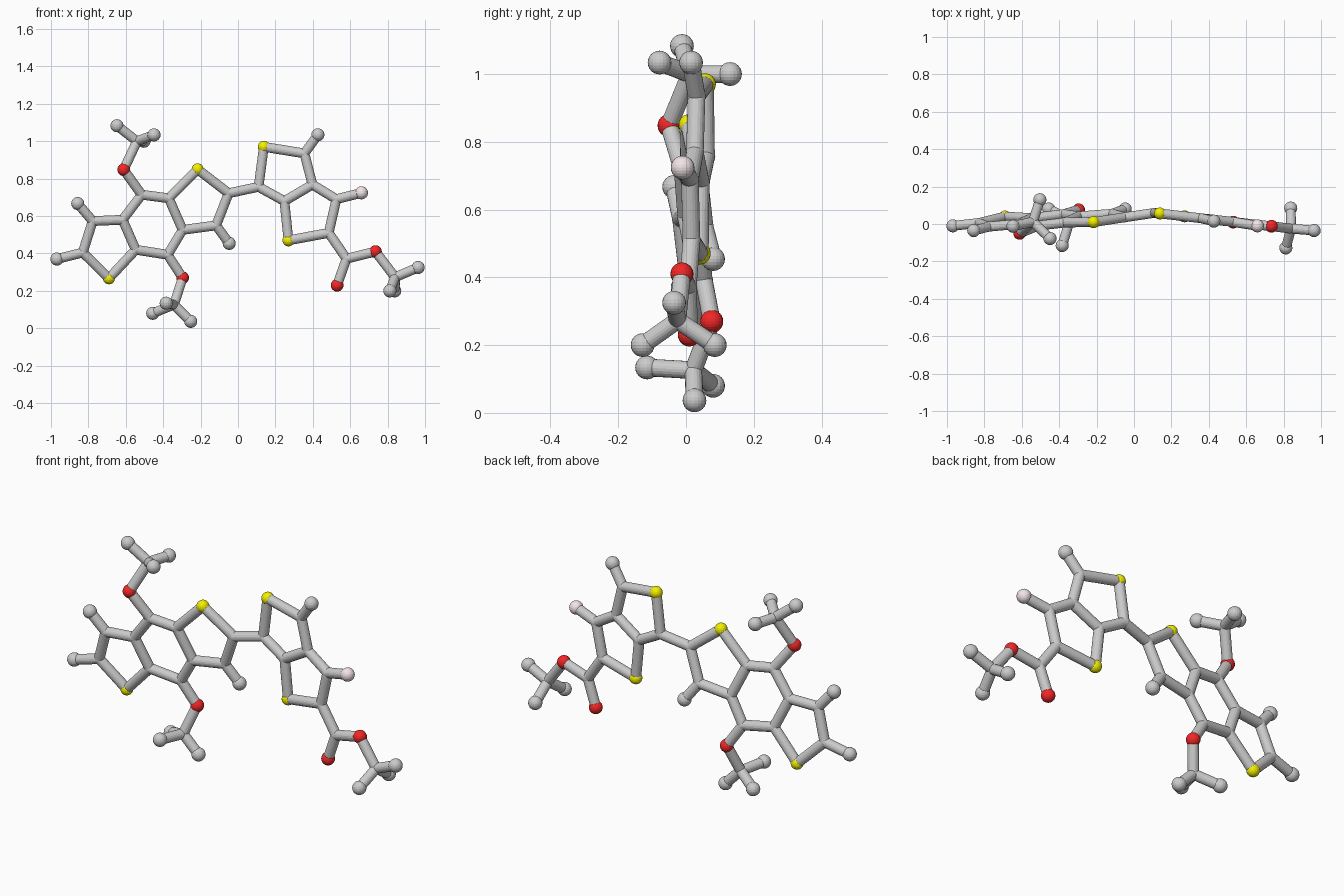
import bpy, bmesh
from mathutils import Vector, Matrix

if "Cube" in bpy.data.objects:
    bpy.data.objects.remove(bpy.data.objects["Cube"])

BOND_R, JOINT_R, HETERO_R, END_R = 0.026, 0.027, 0.032, 0.035


def left(x, z):   # plane of the left fused three-ring system
    return Vector((x, 0.04 + 0.1 * (x + 0.69) - 0.15 * (z - 0.267), z))


def right(x, z):  # plane of the right fused two-ring system
    return Vector((x, 0.072 - 0.115 * x, z))


def free(x, y, z):
    return Vector((x, y, z))


# atoms: name -> position (first letter gives the element)
A = {
    # left five-ring
    'S1': left(-0.69, 0.267), 'Ca': left(-0.83, 0.405), 'Cb': left(-0.777, 0.573),
    'Cc': left(-0.617, 0.58), 'Cd': left(-0.547, 0.42),
    'M1': free(-0.968, -0.01, 0.37), 'M2': free(-0.857, -0.035, 0.667),
    # middle six-ring
    'Ce': left(-0.515, 0.714), 'Cf': left(-0.37, 0.695), 'Cg': left(-0.296, 0.526),
    'Ch': left(-0.376, 0.393),
    # bridge five-ring
    'S2': free(-0.216, 0.01, 0.85), 'Ci': left(-0.05, 0.722), 'Cj': left(-0.117, 0.55),
    'M3': free(-0.047, 0.08, 0.454),
    # upper branch
    'O1': free(-0.611, -0.05, 0.848), 'Ck': free(-0.54, 0.012, 1.0),
    'M4': free(-0.647, -0.012, 1.083), 'M5': free(-0.449, -0.078, 1.034),
    'M6': free(-0.503, 0.13, 1.0),
    # lower branch
    'O2': free(-0.296, 0.076, 0.27), 'Cl': free(-0.342, 0.022, 0.126),
    'M7': free(-0.456, 0.08, 0.08), 'M8': free(-0.253, 0.025, 0.037),
    'M9': free(-0.384, -0.115, 0.134),
    # right fused rings
    'Cm': right(0.11, 0.756), 'S3': right(0.138, 0.97), 'Cn': right(0.355, 0.935),
    'Co': right(0.398, 0.768), 'Cp': right(0.248, 0.68), 'S4': right(0.27, 0.47),
    'Cq': right(0.485, 0.51), 'Cr': right(0.526, 0.69),
    'M10': free(0.427, 0.015, 1.034), 'F1': free(0.66, -0.01, 0.724),
    # right tail
    'Cs': right(0.58, 0.372), 'O3': free(0.53, 0.01, 0.23), 'O4': free(0.735, -0.012, 0.41),
    'Ct': free(0.84, -0.025, 0.273), 'M11': free(0.963, -0.035, 0.325),
    'M12': free(0.812, -0.128, 0.2), 'M13': free(0.838, 0.085, 0.2),
}

# bonds as chains of atoms
CHAINS = """S1 Ca Cb Cc Cd S1|Ca M1|Cb M2|Cc Ce Cf Cg Ch Cd|Cf S2 Ci Cj Cg|Cj M3
Ce O1 Ck M4|M5 Ck M6|Ch O2 Cl M7|M8 Cl M9|Ci Cm S3 Cn Co Cp Cm|Cp S4 Cq Cr Co
Cn M10|Cr F1|Cq Cs O3|Cs O4 Ct M11|M12 Ct M13""".replace('\n', '|').split('|')


def material(name, color):
    m = bpy.data.materials.new(name)
    m.diffuse_color = color
    m.use_nodes = True
    m.node_tree.nodes["Principled BSDF"].inputs["Base Color"].default_value = m.diffuse_color
    return m


def finish(name, bm, mat=None):
    me = bpy.data.meshes.new(name)
    bm.to_mesh(me)
    bm.free()
    if mat:
        me.materials.append(mat)
    ob = bpy.data.objects.new(name, me)
    bpy.context.collection.objects.link(ob)


# sticks
bm = bmesh.new()
for chain in CHAINS:
    names = chain.split()
    for a, b in zip(names, names[1:]):
        d = A[b] - A[a]
        rot = d.to_track_quat('Z', 'Y').to_matrix().to_4x4()
        bmesh.ops.create_cone(bm, cap_ends=True, segments=20, radius1=BOND_R, radius2=BOND_R,
                              depth=d.length,
                              matrix=Matrix.Translation((A[a] + A[b]) / 2) @ rot)
finish('bond_sticks', bm)

# balls, grouped by kind
KINDS = {
    'C': ('joint_balls', JOINT_R, None),
    'M': ('end_balls', END_R, None),
    'S': ('yellow_balls', HETERO_R, material('yellow', (0.9, 0.87, 0.0, 1))),
    'O': ('red_balls', HETERO_R + 0.002, material('red', (0.9, 0.02, 0.02, 1))),
    'F': ('pink_ball', END_R, material('pink', (0.9, 0.78, 0.8, 1))),
}
for key, (name, radius, mat) in KINDS.items():
    bm = bmesh.new()
    for atom, pos in A.items():
        if atom[0] == key:
            bmesh.ops.create_uvsphere(bm, u_segments=20, v_segments=12, radius=radius,
                                      matrix=Matrix.Translation(pos))
    finish(name, bm, mat)
